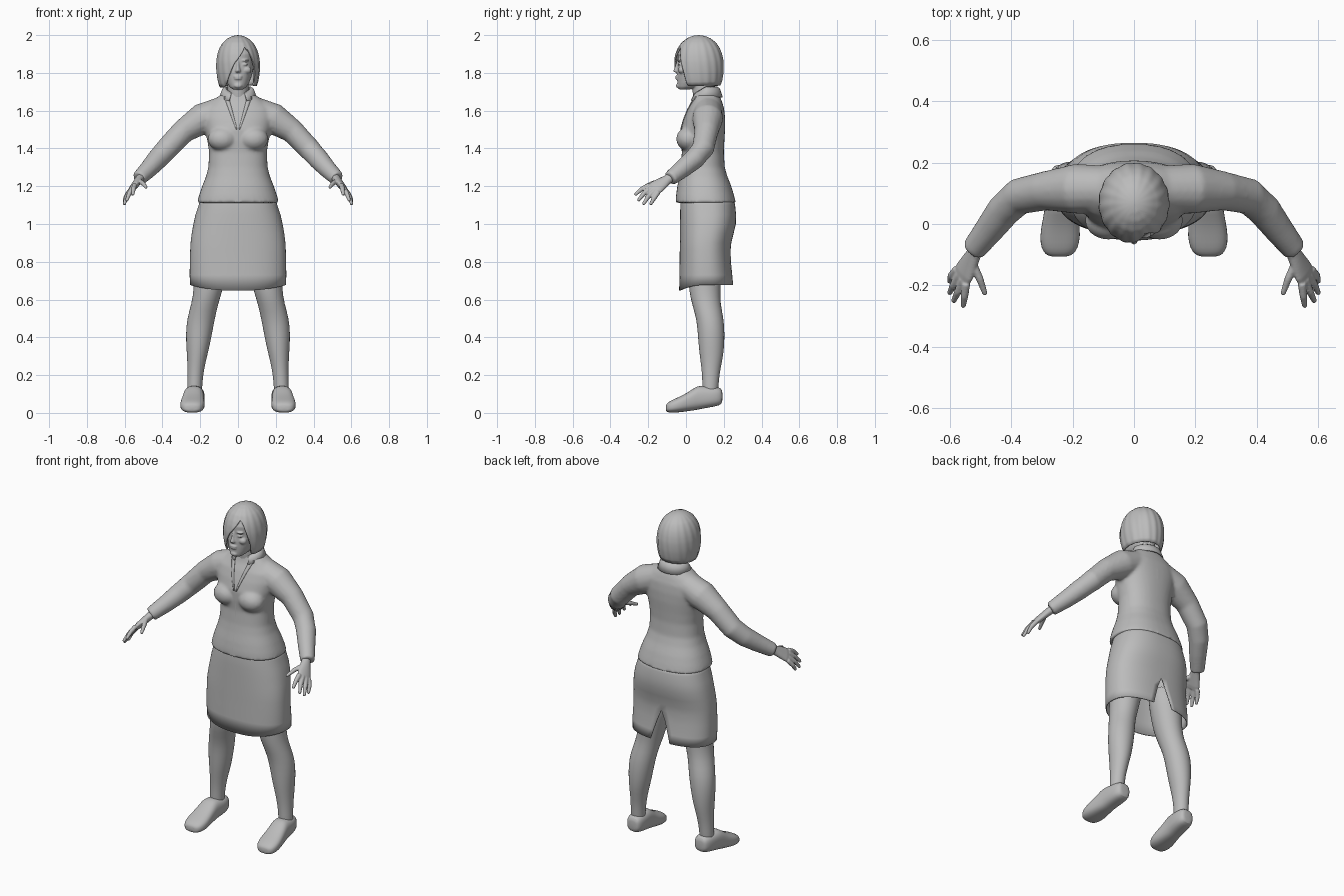
import bpy, bmesh, math
from mathutils import Vector
from mathutils.bvhtree import BVHTree

if "Cube" in bpy.data.objects:
    bpy.data.objects.remove(bpy.data.objects["Cube"])

grey = bpy.data.materials.new("mid_grey")
grey.diffuse_color = (0.5, 0.5, 0.5, 1)
grey.use_nodes = True
grey.node_tree.nodes["Principled BSDF"].inputs["Base Color"].default_value = grey.diffuse_color


def finish(bm, name, angle=50):
    """Turn a bmesh into a smooth shaded object."""
    me = bpy.data.meshes.new(name)
    bmesh.ops.recalc_face_normals(bm, faces=bm.faces[:])
    bm.to_mesh(me)
    bm.free()
    me.materials.append(grey)
    me.shade_smooth()
    me.set_sharp_from_angle(angle=math.radians(angle))
    ob = bpy.data.objects.new(name, me)
    bpy.context.collection.objects.link(ob)
    return ob


def bridge(bm, loops, closed=True):
    for a, b in zip(loops, loops[1:]):
        n = len(a)
        for i in range(n if closed else n - 1):
            j = (i + 1) % n
            bm.faces.new((a[i], a[j], b[j], b[i]))


def sq(a, n):
    """Superellipse point for angle a."""
    c, s = math.cos(a), math.sin(a)
    return (math.copysign(abs(c) ** (2 / n), c), math.copysign(abs(s) ** (2 / n), s))


def loft(bm, rings, n=2.0, seg=24):
    """Capped loft through rings of (centre, u axis, v axis)."""
    loops = []
    for c, u, v in rings:
        pts = [sq(math.tau * i / seg, n) for i in range(seg)]
        loops.append([bm.verts.new(c + u * p + v * q) for p, q in pts])
    bridge(bm, loops)
    bm.faces.new(loops[0])
    bm.faces.new(loops[-1])


def flat_rings(rows):
    """Horizontal rings from (z, x centre, half width, front y, back y)."""
    return [(Vector((x, (f + b) / 2, z)), Vector((w, 0, 0)), Vector((0, (b - f) / 2, 0)))
            for z, x, w, f, b in rows]


def tube(bm, pts, s=1, seg=16):
    """Round limb through (x, y, z, radius)."""
    P = [Vector((p[0] * s, p[1], p[2])) for p in pts]
    rings = []
    for i, p in enumerate(P):
        t = (P[min(i + 1, len(P) - 1)] - P[max(i - 1, 0)]).normalized()
        u = t.cross(Vector((0.1, 0.3, 1))).normalized()
        rings.append((p, u * pts[i][3], t.cross(u) * pts[i][3]))
    loft(bm, rings, seg=seg)


def ball(bm, c, r):
    new = bmesh.ops.create_uvsphere(bm, u_segments=20, v_segments=12, radius=1)["verts"]
    for v in new:
        v.co = Vector([c[k] + v.co[k] * r[k] for k in range(3)])


def blend(ob, size, smooth):
    """Fuse overlapping pieces into one soft skin."""
    m = ob.modifiers.new("fuse", 'REMESH')
    m.mode, m.voxel_size, m.use_smooth_shade = 'VOXEL', size, True
    m = ob.modifiers.new("soften", 'SMOOTH')
    m.factor, m.iterations = 0.5, smooth


def subdivide(ob):
    ob.modifiers.new("subdivide", 'SUBSURF').levels = 1
    ob.modifiers["subdivide"].render_levels = 1


# jacket: torso, bust and sleeves fused together
bm = bmesh.new()
loft(bm, flat_rings([
    (1.112, 0, .217, -.055, .264), (1.15, 0, .207, -.053, .255), (1.2, 0, .19, -.046, .24),
    (1.25, 0, .17, -.036, .22), (1.3, 0, .157, -.028, .205), (1.38, 0, .153, -.022, .2),
    (1.44, 0, .162, -.027, .203), (1.5, 0, .175, -.028, .207), (1.56, 0, .188, -.01, .207),
    (1.61, 0, .185, .01, .202), (1.65, 0, .14, .032, .19), (1.685, 0, .09, .042, .175),
    (1.705, 0, .062, .045, .165)]), n=2.3, seg=40)
for s in (1, -1):
    ball(bm, (.083 * s, .012, 1.45), (.078, .064, .063))
    tube(bm, [(.07, .115, 1.605, .075), (.19, .115, 1.557, .082), (.29, .108, 1.49, .064),
              (.375, .09, 1.4, .06), (.425, .045, 1.345, .056), (.47, -.015, 1.295, .049),
              (.525, -.085, 1.24, .04)], s)
jacket = finish(bm, "jacket")
blend(jacket, .009, 6)

# lapels, front seam and collar, laid on the jacket surface
bpy.context.view_layer.update()
skin = BVHTree.FromObject(jacket, bpy.context.evaluated_depsgraph_get())


def on_front(x, z, lift=.003):
    hit = skin.ray_cast(Vector((x, -1, z)), Vector((0, 1, 0)))[0]
    return Vector((x, (hit.y if hit else .04) - lift, z))


for s, side in ((1, "left"), (-1, "right")):
    bm = bmesh.new()
    rows = []
    for i in range(9):
        t = i / 8
        z = 1.5 + .175 * t
        inner = .004 + .045 * t
        rows.append([bm.verts.new(on_front(s * x, z, .004)) for x in (inner, inner + .006 + .02 * t)])
    bridge(bm, rows, closed=False)
    finish(bm, side + "_lapel").modifiers.new("thick", 'SOLIDIFY').thickness = .006
bm = bmesh.new()
bridge(bm, [[bm.verts.new(on_front(x, 1.118 + .0385 * i, .0015)) for x in (-.002, .004)]
            for i in range(11)], closed=False)
finish(bm, "front_seam")

bm = bmesh.new()
top, mid, low = [], [], []
for i in range(41):
    a = math.radians(28 + 304 * i / 40)
    f = max(0, math.cos(a))
    for row, r, z in ((top, .066, 1.728 - .035 * f), (mid, .082, 1.718 - .04 * f), (low, .1, 1.672 - .02 * f)):
        row.append(bm.verts.new((r * math.sin(a), .105 - r * .9 * math.cos(a), z)))
bridge(bm, [top, mid, low], closed=False)
finish(bm, "collar").modifiers.new("thick", 'SOLIDIFY').thickness = .006

# skirt: open shell with a slit at the back
bm = bmesh.new()
loops = []
for z, w, f, b in [(1.14, .198, -.025, .25), (1.1, .208, -.03, .26), (1.05, .225, -.031, .265),
                   (1.0, .236, -.032, .264), (.95, .245, -.032, .252), (.9, .251, -.033, .24),
                   (.86, .253, -.033, .236), (.8, .255, -.034, .238), (.73, .256, -.035, .246),
                   (.677, .254, -.036, .252)]:
    gap = .2 * max(0, (.86 - z) / .19)
    row = []
    for i in range(65):
        a = gap + (math.tau - 2 * gap) * i / 64
        q, p = sq(a, 2.4)
        drop = .03 * max(0, -math.cos(a)) ** 2 if z < .7 else 0
        row.append(bm.verts.new((w * p, (f + b) / 2 + q * (b - f) / 2, z - drop)))
    loops.append(row)
bridge(bm, loops, closed=False)
bmesh.ops.remove_doubles(bm, verts=bm.verts[:], dist=.0005)
skirt = finish(bm, "skirt")
skirt.modifiers.new("thick", 'SOLIDIFY').thickness = .006

# legs, shoes and hands
for s, side in ((1, "left"), (-1, "right")):
    bm = bmesh.new()
    loft(bm, flat_rings([(z, x * s, w, f, b) for z, x, w, f, b in [
        (.9, .125, .1, .01, .2), (.75, .145, .087, .01, .19), (.65, .158, .077, .015, .182),
        (.58, .175, .071, .03, .182), (.5, .196, .074, .055, .2), (.42, .207, .07, .062, .205),
        (.34, .213, .06, .068, .202), (.28, .219, .05, .076, .193), (.2, .226, .041, .086, .176),
        (.13, .23, .04, .086, .172), (.07, .23, .038, .09, .165)]]))
    subdivide(finish(bm, side + "_leg"))

    bm = bmesh.new()
    loft(bm, [(Vector((x * s, y, (lo + hi) / 2)), Vector((w, 0, 0)), Vector((0, 0, (hi - lo) / 2)))
              for y, x, w, lo, hi in [
        (.193, .226, .025, .065, .11), (.188, .226, .038, .045, .13), (.165, .227, .05, .036, .138),
        (.12, .23, .054, .028, .139), (.075, .234, .054, .02, .145), (.05, .236, .056, .014, .138),
        (.01, .239, .06, .009, .108), (-.04, .241, .067, .002, .083), (-.08, .243, .06, 0, .066),
        (-.1, .244, .045, .004, .052), (-.107, .244, .025, .012, .04)]], n=2.6)
    subdivide(finish(bm, side + "_shoe"))

    bm = bmesh.new()
    # palm
    across = Vector((.035 * s, .045, -.04)).normalized()
    start, end = Vector((.5 * s, -.055, 1.265)), Vector((.563 * s, -.175, 1.183))
    normal = across.cross(end - start).normalized()
    loft(bm, [(start.lerp(end, t), across * w, normal * h) for t, w, h in [
        (0, .026, .026), (.35, .027, .022), (.6, .036, .02), (.85, .044, .018), (1, .041, .014)]])
    # thumb and fingers
    for base, bend, tip in [((.528, -.125, 1.23), (.503, -.18, 1.215), (.487, -.225, 1.195)),
                            ((.548, -.195, 1.205), (.553, -.235, 1.185), (.557, -.266, 1.158)),
                            ((.559, -.18, 1.192), (.575, -.222, 1.163), (.588, -.25, 1.128)),
                            ((.57, -.165, 1.178), (.59, -.2, 1.145), (.601, -.224, 1.108)),
                            ((.578, -.148, 1.168), (.596, -.168, 1.138), (.602, -.186, 1.108))]:
        tube(bm, [base + (.014,), bend + (.0125,), tip + (.009,)], s, 12)
        ball(bm, (tip[0] * s, tip[1], tip[2]), (.009,) * 3)
    blend(finish(bm, side + "_hand"), .0045, 3)

# head with neck and facial features
bm = bmesh.new()
loft(bm, flat_rings([(1.6, 0, .06, .045, .165), (1.7, 0, .055, .035, .155), (1.8, 0, .055, .03, .15)]))
loft(bm, flat_rings([
    (1.712, 0, .026, -.036, .02), (1.725, 0, .044, -.044, .06), (1.745, 0, .058, -.046, .11),
    (1.775, 0, .07, -.047, .14), (1.81, 0, .08, -.047, .16), (1.85, 0, .086, -.043, .175),
    (1.9, 0, .09, -.044, .18), (1.94, 0, .078, -.025, .165), (1.97, 0, .05, .01, .13)]), n=2.2, seg=32)
loft(bm, flat_rings([(1.865, 0, .008, -.048, -.02), (1.835, 0, .009, -.058, -.02),
                     (1.81, 0, .016, -.069, -.02), (1.801, 0, .013, -.058, -.02)]), seg=12)
ball(bm, (0, -.046, 1.781), (.023, .010, .006))
ball(bm, (0, -.046, 1.770), (.020, .010, .007))
ball(bm, (0, -.040, 1.732), (.022, .013, .013))
for s in (1, -1):
    ball(bm, (.034 * s, -.034, 1.845), (.017, .010, .007))
    ball(bm, (.035 * s, -.034, 1.866), (.024, .013, .006))
    ball(bm, (.045 * s, -.022, 1.815), (.026, .02, .02))
blend(finish(bm, "head"), .0045, 3)

# bobbed hair: radial shell whose lower edge leaves the face open
EDGE = [(-180, 1.735), (-70, 1.722), (-50, 1.722), (-34, 1.75), (-22, 1.80), (-8, 1.855), (10, 1.9),
        (22, 1.94), (32, 1.92), (44, 1.86), (52, 1.8), (57, 1.73), (180, 1.735)]
PROFILE = [(2.0, .0), (1.997, .22), (1.985, .45), (1.96, .7), (1.93, .85), (1.9, .94),
           (1.86, 1), (1.81, 1), (1.76, .94), (1.72, .83)]


def lookup(table, x):
    for (a, p), (b, q) in zip(table, table[1:]):
        if min(a, b) <= x <= max(a, b):
            return p + (q - p) * (x - a) / (b - a)
    return table[-1][1]


bm = bmesh.new()
columns = []
for i in range(96):
    deg = -180 + 360 * i / 96
    a, low = math.radians(deg), lookup(EDGE, deg)
    col = []
    for k in range(1, 21):
        z = 2 - (2 - low) * (k / 20) ** 1.7
        r = lookup(PROFILE, z) * (1 + .012 * math.sin(17 * a + 14 * z) * min(1, k / 8))
        col.append(bm.verts.new((.115 * r * math.sin(a), .068 - .131 * r * math.cos(a), z)))
    columns.append(col)
bridge(bm, columns + columns[:1], closed=False)
crown = bm.verts.new((0, .068, 2))
for a, b in zip(columns, columns[1:] + columns[:1]):
    bm.faces.new((crown, a[0], b[0]))
finish(bm, "hair", 60).modifiers.new("thick", 'SOLIDIFY').thickness = .008
